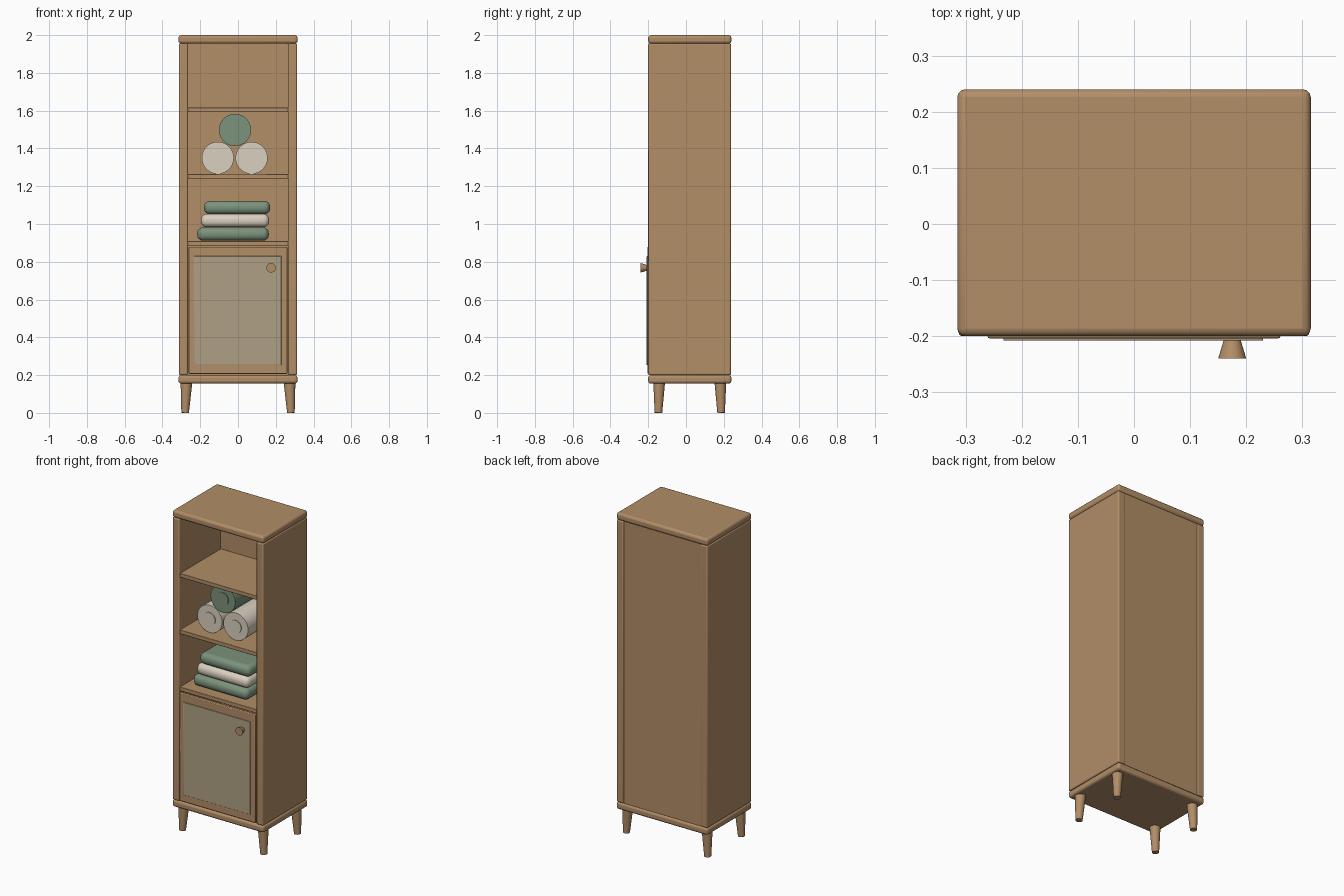
import bpy, math
from mathutils import Vector

cube = bpy.data.objects.get("Cube")
if cube:
    bpy.data.objects.remove(cube, do_unlink=True)


def material(name, hex_code):
    def linear(v):
        return v / 12.92 if v < 0.04045 else ((v + 0.055) / 1.055) ** 2.4
    rgb = [linear(int(hex_code[i:i + 2], 16) / 255) for i in (0, 2, 4)]
    m = bpy.data.materials.new(name)
    m.use_nodes = True
    m.diffuse_color = (*rgb, 1)
    m.node_tree.nodes["Principled BSDF"].inputs["Base Color"].default_value = (*rgb, 1)
    return m


wood = material("oak wood", "B28E67")
panel_tone = material("frosted panel", "AFA085")
sage = material("sage cloth", "7C927C")
cream = material("cream cloth", "DAD0BF")


def finish(obj, name, mat):
    obj.name = name
    obj.data.materials.append(mat)
    bpy.ops.object.shade_smooth_by_angle(angle=math.radians(35))
    return obj


# Rounded box given by its limits on each axis
def box(name, xs, ys, zs, mat=wood, bevel=0.0, segments=3):
    lo, hi = Vector((xs[0], ys[0], zs[0])), Vector((xs[1], ys[1], zs[1]))
    bpy.ops.mesh.primitive_cube_add(size=1, location=(lo + hi) / 2)
    obj = bpy.context.object
    obj.scale = hi - lo
    bpy.ops.object.transform_apply(location=False, rotation=False, scale=True)
    if bevel:
        mod = obj.modifiers.new("Rounded edges", 'BEVEL')
        mod.width = bevel
        mod.segments = segments
    return finish(obj, name, mat)


# Round tapered bar between two points
def bar(name, start, end, r1, r2, mat=wood, sides=32):
    a, b = Vector(start), Vector(end)
    bpy.ops.mesh.primitive_cone_add(vertices=sides, radius1=r1, radius2=r2,
                                    depth=(b - a).length, location=(a + b) / 2)
    obj = bpy.context.object
    obj.rotation_euler = (b - a).to_track_quat('Z', 'Y').to_euler()
    return finish(obj, name, mat)


# Carcass
depth = (-0.2, 0.24)
box("top_board", (-0.315, 0.315), depth, (1.955, 2.0), bevel=0.014)
box("bottom_board", (-0.315, 0.315), depth, (0.155, 0.2), bevel=0.014)
for label, s in (("left", 1), ("right", -1)):
    box(label + "_side", sorted((s * 0.265, s * 0.313)), (-0.2, 0.238), (0.2, 1.957), bevel=0.008)
box("back_panel", (-0.266, 0.266), (0.208, 0.232), (0.2, 1.956))
for i, z in enumerate((0.91, 1.265, 1.617)):
    box(f"shelf_{i + 1}", (-0.266, 0.266), (-0.193, 0.21), (z - 0.025, z), bevel=0.003, segments=2)

# Door with raised panel and knob
box("door", (-0.261, 0.261), (-0.204, -0.182), (0.207, 0.878), bevel=0.004, segments=2)
box("door_panel", (-0.233, 0.23), (-0.208, -0.2), (0.253, 0.83), panel_tone, bevel=0.002, segments=2)
bar("door_knob", (0.175, -0.203, 0.768), (0.175, -0.24, 0.768), 0.014, 0.025)

# Splayed legs
for side, sx in (("left", 1), ("right", -1)):
    for end, sy in (("front", -1), ("back", 1)):
        bar(f"{end}_{side}_leg", (sx * 0.28, 0.02 + sy * 0.166, 0),
            (sx * 0.273, 0.02 + sy * 0.162, 0.16), 0.02, 0.031)

# Rolled towels with a raised core on each end
for i, (x, z, cloth) in enumerate(((-0.107, 1.35, cream), (0.072, 1.35, cream), (-0.016, 1.498, sage))):
    bar(f"rolled_towel_{i + 1}", (x, -0.125, z), (x, 0.15, z), 0.085, 0.085, cloth, 40)
    bar(f"roll_core_{i + 1}", (x, -0.13, z), (x, 0.155, z), 0.04, 0.04, cloth)

# Folded towel stack
for i, (x0, x1, z, cloth) in enumerate(((-0.216, 0.163, 0.912, sage),
                                       (-0.196, 0.165, 0.983, cream),
                                       (-0.18, 0.17, 1.052, sage))):
    box(f"folded_towel_{i + 1}", (x0, x1), (-0.145 + 0.006 * i, 0.08), (z, z + 0.07),
        cloth, bevel=0.03, segments=4)
